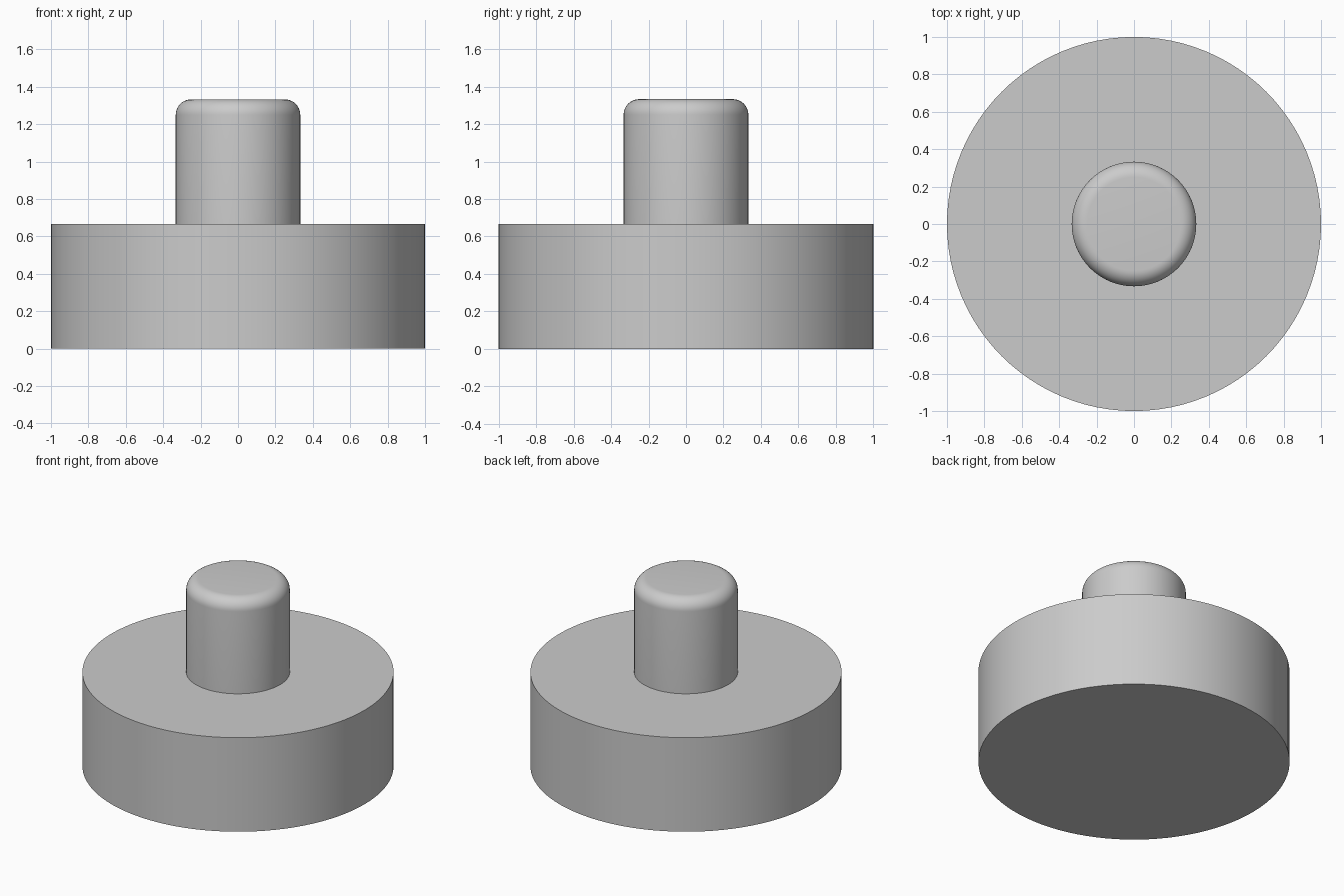
import bpy
import bmesh
from math import sin, cos, pi, radians

if "Cube" in bpy.data.objects:
    bpy.data.objects.remove(bpy.data.objects["Cube"], do_unlink=True)

SIDES = 96
BASE_R, BASE_TOP = 1.0, 0.667
PEG_R, PEG_TOP = 0.333, 1.333
FILLET, FILLET_STEPS = 0.083, 10

# Plain grey finish
grey = bpy.data.materials.new("light_grey")
grey.use_nodes = True
colour = (0.6, 0.6, 0.6, 1)
grey.diffuse_color = colour
grey.node_tree.nodes["Principled BSDF"].inputs["Base Color"].default_value = colour

# Outline: flat base disc, then the peg with a rounded top rim
profile = [(BASE_R, 0), (BASE_R, BASE_TOP), (PEG_R, BASE_TOP)]
for i in range(FILLET_STEPS + 1):
    a = pi / 2 * i / FILLET_STEPS
    profile.append((PEG_R - FILLET + FILLET * cos(a),
                    PEG_TOP - FILLET + FILLET * sin(a)))

# Revolve the outline and cap both ends
bm = bmesh.new()
rings = [[bm.verts.new((r * cos(2 * pi * k / SIDES), r * sin(2 * pi * k / SIDES), z))
          for k in range(SIDES)] for r, z in profile]
for low, high in zip(rings, rings[1:]):
    for k in range(SIDES):
        n = (k + 1) % SIDES
        bm.faces.new((low[k], low[n], high[n], high[k]))
bm.faces.new(rings[0][::-1])
bm.faces.new(rings[-1])
mesh = bpy.data.meshes.new("base_with_peg")
bm.to_mesh(mesh)
bm.free()

body = bpy.data.objects.new("base_with_peg", mesh)
mesh.materials.append(grey)
bpy.context.collection.objects.link(body)

# Smooth curved walls, keep the square edges crisp
bpy.ops.object.select_all(action="DESELECT")
body.select_set(True)
bpy.context.view_layer.objects.active = body
bpy.ops.object.shade_smooth_by_angle(angle=radians(30))
